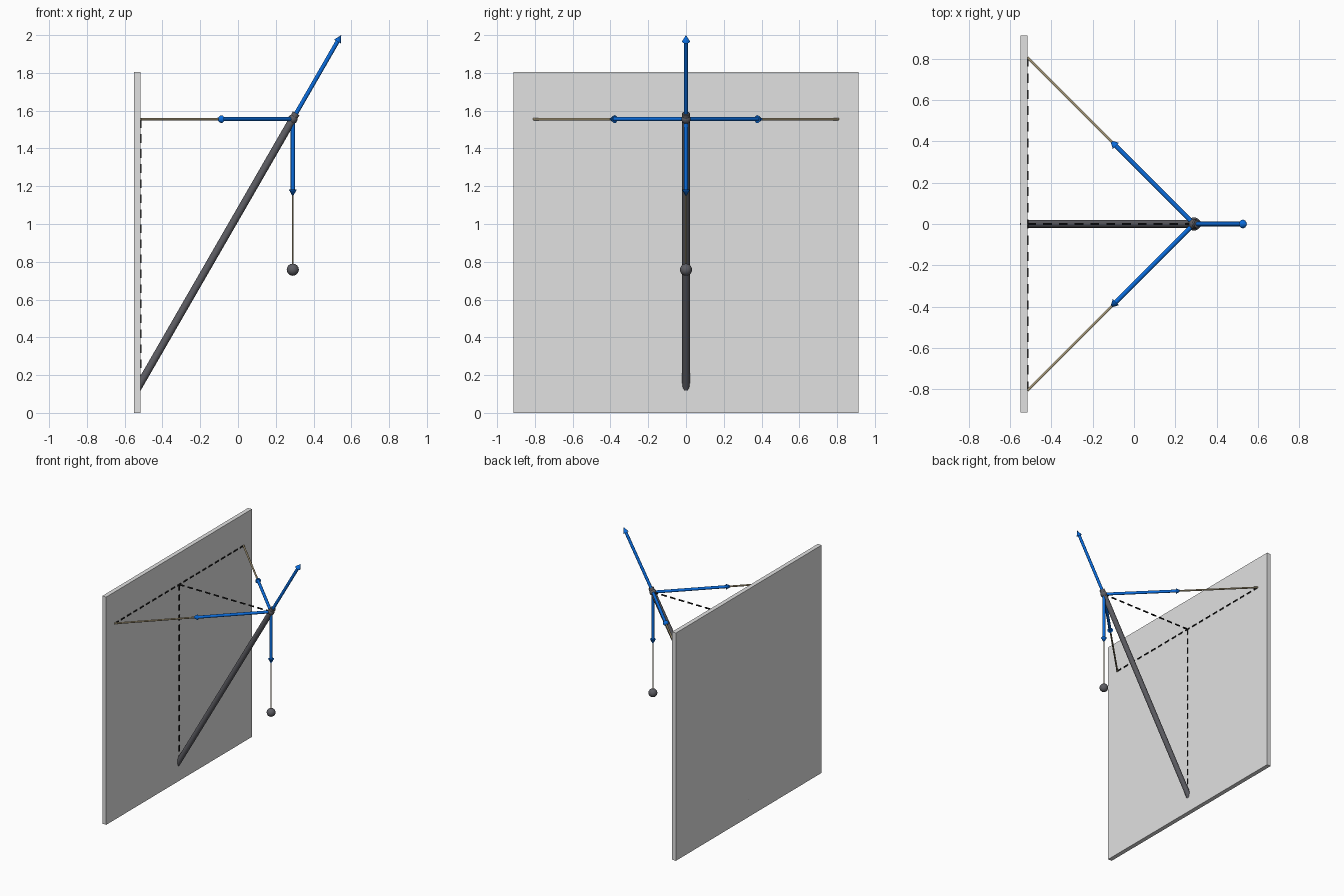
import bpy, math
from mathutils import Vector

if "Cube" in bpy.data.objects:
    bpy.data.objects.remove(bpy.data.objects["Cube"])


def mat(name, rgb):
    m = bpy.data.materials.new(name)
    m.diffuse_color = (*rgb, 1)
    m.use_nodes = True
    m.node_tree.nodes["Principled BSDF"].inputs["Base Color"].default_value = m.diffuse_color
    return m


GREY = mat("wall grey", (0.75, 0.75, 0.75))
DARK = mat("boom dark grey", (0.11, 0.11, 0.125))
BLUE = mat("force blue", (0.003, 0.15, 0.72))
ROPE = mat("rope tan", (0.40, 0.33, 0.20))
BLACK = mat("dash black", (0.01, 0.01, 0.01))


def finish(name, material):
    o = bpy.context.object
    o.name = name
    o.data.materials.append(material)
    bpy.ops.object.shade_smooth_by_angle(angle=math.radians(40))
    return o


def rod(name, a, b, r1, material, r2=None, sides=16):
    """Cylinder or cone between two points."""
    a, b = Vector(a), Vector(b)
    d = b - a
    bpy.ops.mesh.primitive_cone_add(
        vertices=sides, radius1=r1, radius2=r1 if r2 is None else r2,
        depth=d.length, location=(a + b) / 2,
        rotation=d.to_track_quat('Z', 'Y').to_euler())
    return finish(name, material)


def ball(name, centre, r):
    bpy.ops.mesh.primitive_uv_sphere_add(segments=24, ring_count=16, radius=r, location=centre)
    return finish(name, DARK)


def arrow(name, a, b):
    """Force arrow: shaft plus cone head."""
    a, b = Vector(a), Vector(b)
    neck = b - (b - a).normalized() * 0.04
    rod(name + "_shaft", a, neck, 0.011, BLUE)
    rod(name + "_head", neck, b, 0.021, BLUE, 0)


def dashes(name, a, b, dash=0.044, gap=0.034):
    """Dashed line made of short rods."""
    a, b = Vector(a), Vector(b)
    d = b - a
    n = round((d.length + gap) / (dash + gap))
    step = (d.length + gap) / n
    u = d.normalized()
    for i in range(n):
        s = a + u * step * i
        rod(f"{name}_{i}", s, s + u * (step - gap), 0.006, BLACK, sides=8)


WALL_X = -0.516
JOINT = Vector((0.29, 0, 1.555))
FOOT = Vector((WALL_X, 0, 0.157))
AXIS = (JOINT - FOOT).normalized()

# wall
bpy.ops.mesh.primitive_cube_add(size=1, location=(WALL_X - 0.017, 0, 0.902))
bpy.context.object.scale = (0.034, 1.824, 1.804)
bpy.ops.object.transform_apply(location=False, rotation=False, scale=True)
finish("wall", GREY)

# boom, its foot set into the wall, and the joint at its head
rod("boom", FOOT - AXIS * 0.036, JOINT + AXIS * 0.036, 0.02, DARK, sides=24)
ball("boom_joint", JOINT, 0.025)

# ropes to the wall with their tension arrows
for side, s in (("left", 1), ("right", -1)):
    rod("rope_" + side, JOINT, (WALL_X, s * 0.806, JOINT.z), 0.0065, ROPE)
    arrow("tension_" + side, JOINT, JOINT + Vector((-0.406, s * 0.406, 0)))

# hanging weight
BALL = Vector((JOINT.x, 0, 0.758))
rod("weight_string", JOINT, BALL, 0.0045, ROPE)
ball("weight_ball", BALL, 0.032)

# weight and boom thrust arrows
arrow("weight_arrow", JOINT, JOINT - Vector((0, 0, 0.412)))
arrow("thrust_arrow", JOINT, JOINT + AXIS * 0.514)

# construction lines
TOP = Vector((WALL_X, 0, JOINT.z))
dashes("wall_vertical_dash", TOP, (TOP.x, 0, FOOT.z))
dashes("wall_level_dash", (TOP.x, -0.806, TOP.z), (TOP.x, 0.806, TOP.z))
dashes("boom_level_dash", TOP, JOINT)
